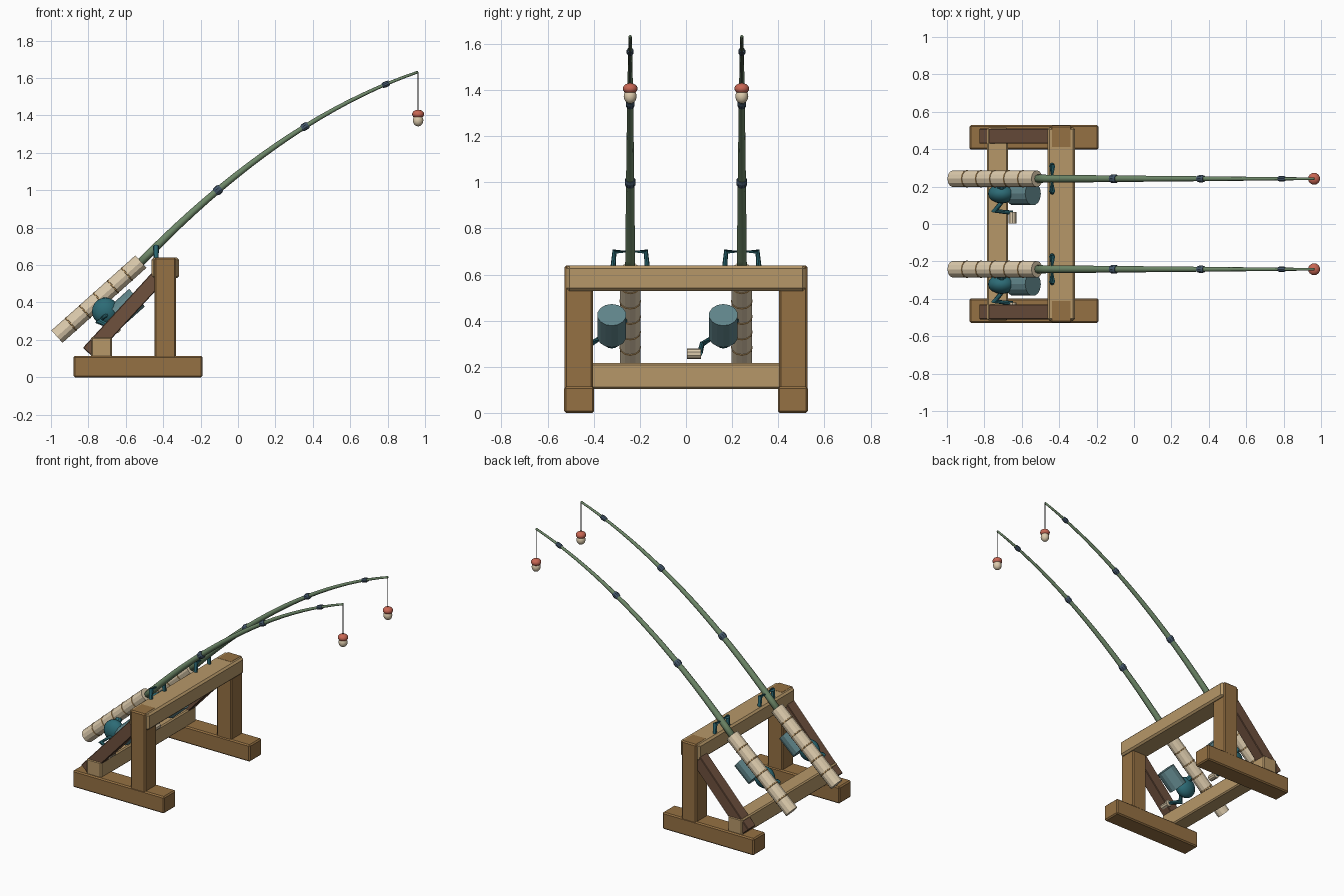
import bpy, bmesh, math
from mathutils import Vector, Matrix

if "Cube" in bpy.data.objects:
    bpy.data.objects.remove(bpy.data.objects["Cube"])

def mat(name, r, g, b):
    m = bpy.data.materials.new(name)
    m.diffuse_color = (r ** 2.2, g ** 2.2, b ** 2.2, 1)
    m.use_nodes = True
    m.node_tree.nodes["Principled BSDF"].inputs["Base Color"].default_value = m.diffuse_color
    return m

OAK = mat("oak", .58, .44, .27)
PALE = mat("pale_wood", .71, .59, .41)
DARK = mat("dark_wood", .43, .32, .25)
ROD = mat("rod_green", .43, .53, .41)
GRIP = mat("grip_cream", .86, .79, .67)
WRAP = mat("wrap_tan", .76, .61, .40)
TEAL = mat("teal_metal", .19, .42, .46)
SPOOL = mat("spool_grey", .38, .52, .54)
STEEL = mat("ferrule_blue", .27, .34, .41)
LINE = mat("line_dark", .2, .2, .2)
RED = mat("float_red", .78, .40, .33)

def finish(name, bm, material, smooth=False):
    bmesh.ops.recalc_face_normals(bm, faces=bm.faces[:])
    me = bpy.data.meshes.new(name)
    bm.to_mesh(me)
    bm.free()
    me.materials.append(material)
    for p in me.polygons:
        p.use_smooth = smooth
    ob = bpy.data.objects.new(name, me)
    bpy.context.collection.objects.link(ob)
    return ob

def box(name, centre, size, material, tilt=0, bevel=.008):
    bm = bmesh.new()
    bmesh.ops.create_cube(bm, size=1)
    bm.transform(Matrix.Translation(centre) @ Matrix.Rotation(tilt, 4, 'Y') @ Matrix.Diagonal((*size, 1)))
    ob = finish(name, bm, material)
    mod = ob.modifiers.new("bevel", 'BEVEL')
    mod.width, mod.segments = bevel, 1
    return ob

def tube(name, pts, radii, material, sides=8, smooth=False):
    """Sweep a circle along a path, with one radius per point."""
    pts = [Vector(p) for p in pts]
    if not isinstance(radii, (list, tuple)):
        radii = [radii] * len(pts)
    bm = bmesh.new()
    rings = []
    for i, p in enumerate(pts):
        a = (p - pts[i - 1]).normalized() if i else Vector()
        b = (pts[i + 1] - p).normalized() if i < len(pts) - 1 else Vector()
        t = (a + b).normalized()
        ref = Vector((0, 1, 0)) if abs(t.y) < .9 else Vector((1, 0, 0))
        u = t.cross(ref).normalized()
        v = t.cross(u)
        widen = 1 / max(.6, t.dot(a if i else b))
        rings.append([bm.verts.new(p + (u * math.cos(k) * widen + v * math.sin(k)) * radii[i])
                      for k in (math.tau * j / sides for j in range(sides))])
    for r0, r1 in zip(rings, rings[1:]):
        for j in range(sides):
            k = (j + 1) % sides
            bm.faces.new((r0[j], r0[k], r1[k], r1[j]))
    bm.faces.new(rings[0])
    bm.faces.new(rings[-1])
    return finish(name, bm, material, smooth)

def ball(name, centre, size, material):
    bm = bmesh.new()
    bmesh.ops.create_uvsphere(bm, u_segments=16, v_segments=10, radius=1)
    bm.transform(Matrix.Translation(centre) @ Matrix.Diagonal((*size, 1)))
    return finish(name, bm, material, True)

def collar(name, centre, axis, r, half, material, sides=12):
    """Short band that bulges in the middle."""
    c, d = Vector(centre), Vector(axis).normalized() * half
    return tube(name, [c - d, c - d * .4, c + d * .4, c + d], [r * .82, r, r, r * .82], material, sides)

# wooden stand
for s, side in ((-1, "front"), (1, "back")):
    box(side + "_foot", (-.535, s * .463, .057), (.69, .13, .115), OAK)
    box(side + "_post", (-.389, s * .465, .37), (.113, .122, .54), OAK)
    lo, hi = Vector((-.80, s * .47, .13)), Vector((-.40, s * .47, .565))
    d = hi - lo
    box(side + "_brace", (lo + hi) / 2, (d.length, .08, .08), DARK, -math.atan2(d.z, d.x), .004)
box("top_beam", (-.389, 0, .584), (.148, 1.036, .11), PALE, bevel=.012)
box("lower_beam", (-.73, 0, .16), (.111, 1.03, .112), PALE)

def rod_z(x):
    return 1 + .731 * (x + .107) - .232 * (x + .107) * (x - .358)

def rod_radius(x):
    return .022 - .015 * (x + .54) / 1.503

def fishing_rod(y, tag):
    # grip with wrapped bands
    a, b = Vector((-.968, y, .217)), Vector((-.519, y, .618))
    tube(tag + "_grip", [a, b], .0445, GRIP, 12)
    for i in range(1, 6):
        collar(f"{tag}_grip_band_{i}", a.lerp(b, i / 6), b - a, .047, .007, WRAP)

    # bent tapering rod
    xs = [-.54 + 1.503 * i / 20 for i in range(21)]
    tube(tag + "_rod", [(x, y, rod_z(x)) for x in xs], [rod_radius(x) for x in xs], ROD, 8, True)
    for i, x in enumerate((-.107, .358, .79)):
        collar(f"{tag}_ferrule_{i + 1}", (x, y, rod_z(x)), (1, 0, .731 - .232 * (2 * x - .251)),
               rod_radius(x) + .007, .02, STEEL, 10)

    # line and float
    tube(tag + "_line", [(.963, y, 1.632), (.963, y, 1.40)], .0025, LINE, 6)
    ball(tag + "_float_top", (.963, y, 1.406), (.032, .032, .024), RED)
    ball(tag + "_float_bottom", (.963, y, 1.373), (.028, .028, .032), GRIP)

    # staple holding the rod on the beam
    tube(tag + "_staple", [(-.438, y - .075, .62), (-.438, y - .068, .70),
                           (-.438, y + .068, .70), (-.438, y + .075, .62)], .012, TEAL, 8)

    # reel beside the grip
    ry = y - .08
    tube(tag + "_reel_spool", [(-.645, ry, .331), (-.54, ry, .425)], .063, SPOOL, 14)
    ball(tag + "_reel_body", (-.708, ry, .352), (.073, .052, .073), TEAL)
    tube(tag + "_reel_foot", [(-.70, ry, .375), (-.72, y, .43)], .022, TEAL, 8)
    tube(tag + "_crank", [(-.70, ry - .035, .335), (-.745, y - .172, .298), (-.65, y - .182, .258)],
         .012, TEAL, 8)
    tube(tag + "_crank_knob", [(-.65, y - .178, .257), (-.65, y - .238, .257)], .023, GRIP, 10)

fishing_rod(-.242, "front")
fishing_rod(.242, "back")
